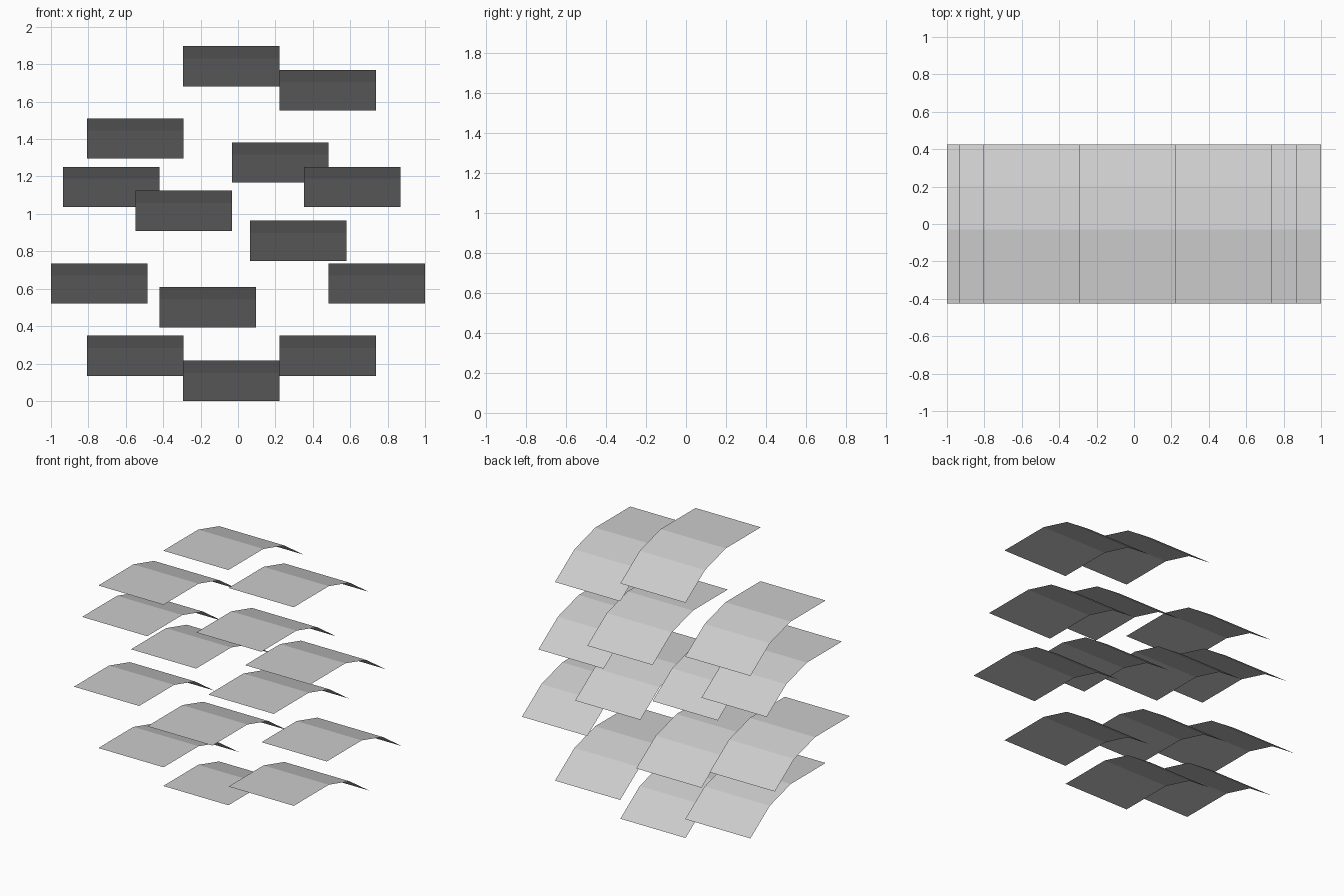
import bpy

if "Cube" in bpy.data.objects:
    bpy.data.objects.remove(bpy.data.objects["Cube"])

# Side profile of one thin sheet: flat front, then two facets drooping to the back
PROFILE = [(-0.425, 0.215), (-0.03, 0.215), (0.205, 0.15), (0.425, 0.0)]
WIDTH = 0.516

# Left edge x and lowest z of every sheet in the staggered stack
PLACES = [
    (-0.294, 0.0), (-0.807, 0.134), (0.223, 0.134),
    (-0.42, 0.393), (-1.0, 0.521), (0.484, 0.521),
    (0.064, 0.749), (-0.549, 0.909), (-0.936, 1.037), (0.354, 1.037),
    (-0.033, 1.167), (-0.807, 1.296), (0.223, 1.554), (-0.294, 1.682),
]

# Shared sheet mesh: the profile extruded along x, facing up
n = len(PROFILE)
verts = [(x, y, z) for x in (0.0, WIDTH) for y, z in PROFILE]
faces = [(i, n + i, n + i + 1, i + 1) for i in range(n - 1)]
mesh = bpy.data.meshes.new("bent_sheet")
mesh.from_pydata(verts, [], faces)
mesh.update()

# Staggered sheets
for k, (x, z) in enumerate(PLACES, 1):
    sheet = bpy.data.objects.new(f"bent_sheet_{k:02d}", mesh)
    sheet.location = (x, 0, z)
    bpy.context.collection.objects.link(sheet)
